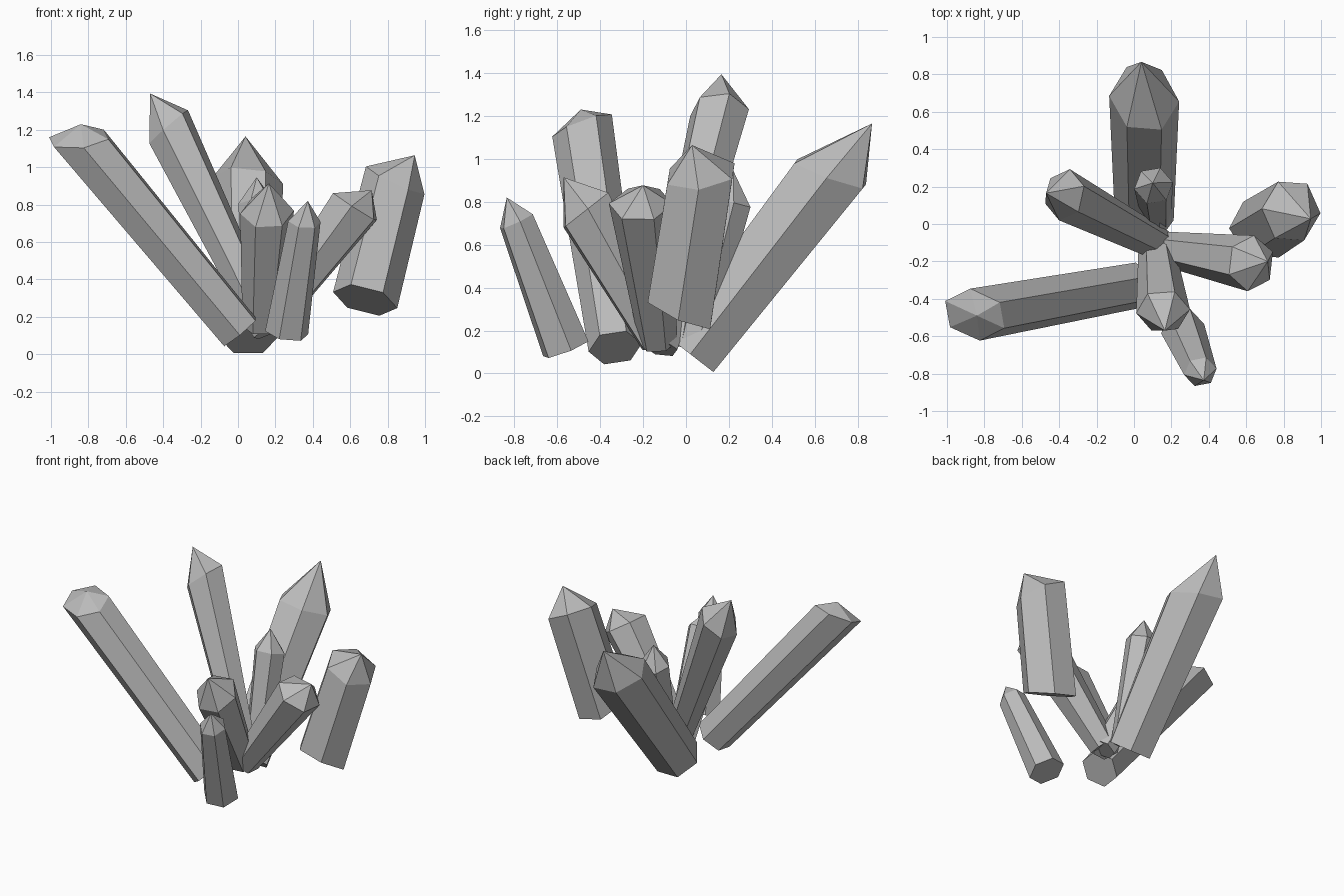
import bpy, bmesh, math
from mathutils import Vector

if "Cube" in bpy.data.objects:
    bpy.data.objects.remove(bpy.data.objects["Cube"])

grey = bpy.data.materials.new("dark_grey")
grey.diffuse_color = (0.5, 0.5, 0.5, 1)
grey.use_nodes = True
grey.node_tree.nodes["Principled BSDF"].inputs["Base Color"].default_value = grey.diffuse_color


def crystal(name, base, top, r0, r1, cut, apex, roll=0, base_cut=None, sides=6):
    """Tapered prism from base to top, sliced by a plane with normal 'cut', closed by a faceted tip."""
    b, c, n = Vector(base), Vector(top), Vector(cut)
    axis = (c - b).normalized()
    m = Vector(base_cut) if base_cut else axis
    u = (Vector((1, 0, 0)) - axis * axis.x).normalized()
    v = axis.cross(u)
    bm = bmesh.new()
    low, high = [], []
    for i in range(sides):
        a = math.radians(roll) + math.tau * i / sides
        d = u * math.cos(a) + v * math.sin(a)
        p, q = b + d * r0, c + d * r1
        e = q - p                            # slide corners along their edge to the slicing planes
        low.append(bm.verts.new(p + e * (m.dot(b - p) / m.dot(e))))
        high.append(bm.verts.new(p + e * (n.dot(c - p) / n.dot(e))))
    tip = bm.verts.new(apex)
    bm.faces.new(low[::-1])
    for i in range(sides):
        j = (i + 1) % sides
        bm.faces.new((low[i], low[j], high[j], high[i]))
        bm.faces.new((high[i], high[j], tip))
    bmesh.ops.recalc_face_normals(bm, faces=bm.faces)
    mesh = bpy.data.meshes.new(name)
    bm.to_mesh(mesh)
    bm.free()
    mesh.materials.append(grey)
    bpy.context.collection.objects.link(bpy.data.objects.new(name, mesh))


# long blunt crystal leaning left
crystal("left_long_crystal", (0.01, -0.33, 0.12), (-0.85, -0.485, 1.155), 0.125, 0.145,
        (-0.15, -0.4, 1), (-0.84, -0.49, 1.23), 30)
# thick crystal leaning back
crystal("back_thick_crystal", (0.055, 0.02, 0.09), (0.055, 0.67, 0.93), 0.157, 0.187,
        (0.12, 0.33, 0.9), (0.04, 0.867, 1.165))
# tall crystal leaning left and back
crystal("tall_crystal", (0.16, -0.12, 0.12), (-0.372, 0.155, 1.215), 0.085, 0.137,
        (-0.65, 0.05, 0.74), (-0.47, 0.165, 1.394), 10)
# middle crystal leaning forward
crystal("front_middle_crystal", (0.12, -0.125, 0.15), (0.155, -0.467, 0.76), 0.097, 0.144,
        (0, -0.62, 0.79), (0.165, -0.57, 0.914), 5)
# small crystal at the front right
crystal("front_small_crystal", (0.26, -0.56, 0.115), (0.355, -0.79, 0.71), 0.118, 0.088,
        (0.1, -0.42, 0.9), (0.373, -0.835, 0.82), 10)
# crystal leaning right
crystal("right_leaning_crystal", (0.15, -0.13, 0.15), (0.625, -0.21, 0.79), 0.09, 0.15,
        (0.54, -0.05, 0.84), (0.715, -0.2, 0.877), 20)
# detached raised crystal on the right
crystal("right_raised_crystal", (0.68, -0.03, 0.29), (0.84, 0.07, 0.93), 0.177, 0.17,
        (0.42, -0.1, 0.9), (0.945, 0.028, 1.064), 0, (0.24, 0.4, 0.9))
# slim crystal in the centre
crystal("centre_slim_crystal", (0.12, 0.035, 0.11), (0.105, 0.205, 0.80), 0.08, 0.105,
        (0, 0.25, 0.95), (0.10, 0.22, 0.946), 10)
